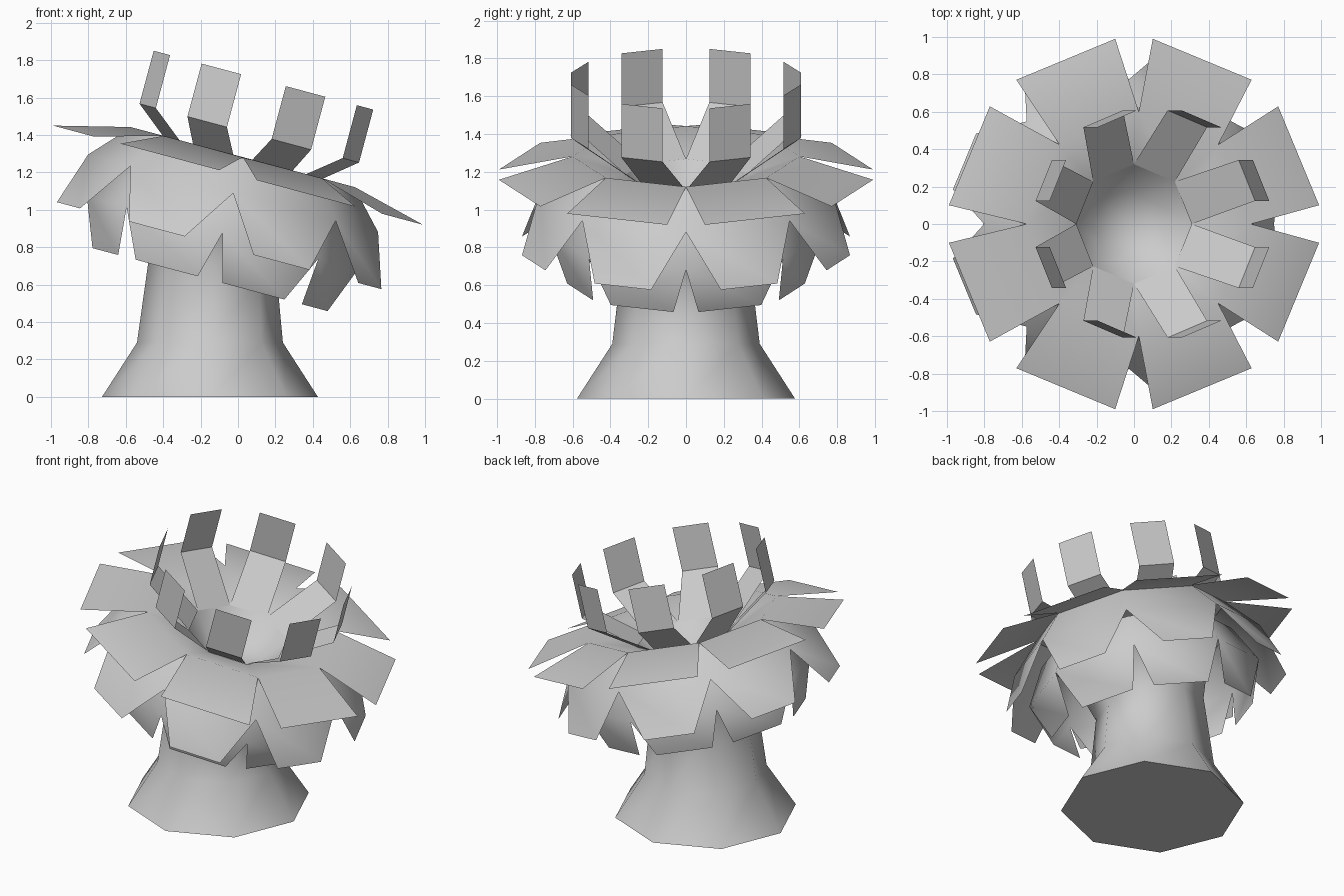
import bpy, bmesh, math
from mathutils import Vector

if "Cube" in bpy.data.objects:
    bpy.data.objects.remove(bpy.data.objects["Cube"])

TILT = math.radians(15)
CENTER = Vector((0, 0, 1.185))
U = Vector((math.cos(TILT), 0, -math.sin(TILT)))   # sideways axis of the tilted head
V = Vector((0, 1, 0))
W = Vector((math.sin(TILT), 0, math.cos(TILT)))    # up axis of the tilted head
N = 8


def head_pt(r, deg, w, stretch=1.035):
    a = math.radians(deg)
    return CENTER + U * (r * math.cos(a) * stretch) + V * (r * math.sin(a)) + W * w


def head_ring(bm, r, w, stretch=1.035):
    return [bm.verts.new(head_pt(r, 45 * i, w, stretch)) for i in range(N)]


def flat_ring(bm, r, x, z):
    return [bm.verts.new((x + r * math.cos(math.tau * i / N),
                          r * math.sin(math.tau * i / N), z)) for i in range(N)]


def bridge(bm, lo, hi):
    for i in range(N):
        j = (i + 1) % N
        bm.faces.new((lo[i], lo[j], hi[j], hi[i]))


def finish(bm, name, angle=50):
    bmesh.ops.recalc_face_normals(bm, faces=bm.faces)
    me = bpy.data.meshes.new(name)
    bm.to_mesh(me)
    bm.free()
    ob = bpy.data.objects.new(name, me)
    bpy.context.collection.objects.link(ob)
    bpy.ops.object.select_all(action='DESELECT')
    ob.select_set(True)
    bpy.context.view_layer.objects.active = ob
    bpy.ops.object.shade_smooth_by_angle(angle=math.radians(angle))
    return ob


def petals(name, rings, tips, stretch=1.035):
    """Closed rings (r, w), then separate petals through tips (r, w, inset angle)."""
    bm = bmesh.new()
    loops = [head_ring(bm, r, w, stretch) for r, w in rings]
    for a, b in zip(loops, loops[1:]):
        bridge(bm, a, b)
    last = loops[-1]
    for i in range(N):
        p, q = last[i], last[(i + 1) % N]
        for r, w, inset in tips:
            p2 = bm.verts.new(head_pt(r, 45 * i + inset, w, stretch))
            q2 = bm.verts.new(head_pt(r, 45 * i + 45 - inset, w, stretch))
            bm.faces.new((p, q, q2, p2))
            p, q = p2, q2
    return finish(bm, name)


# Stem with flared foot, widening into the underside of the head
bm = bmesh.new()
loops = [flat_ring(bm, 0.577, -0.15, 0), flat_ring(bm, 0.39, -0.15, 0.29),
         head_ring(bm, 0.34, -0.50), head_ring(bm, 0.42, -0.25),
         head_ring(bm, 0.60, -0.08)]
bm.faces.new(loops[0][::-1])
for a, b in zip(loops, loops[1:]):
    bridge(bm, a, b)
finish(bm, "stem", 80)

# Bowl inside the head
bm = bmesh.new()
loops = [head_ring(bm, 0.32, 0.0), head_ring(bm, 0.18, -0.15)]
bridge(bm, *loops)
mid = bm.verts.new(head_pt(0, 0, -0.2))
for i in range(N):
    bm.faces.new((loops[1][i], loops[1][(i + 1) % N], mid))
finish(bm, "bowl", 80)

# Four layers of petals, from the lowest skirt to the upright inner ones
petals("lower_petals", [(0.60, -0.08), (0.725, -0.32)], [(0.632, -0.578, 6)])
petals("middle_petals", [(0.60, 0.095), (0.775, -0.10)], [(0.887, -0.39, 12)])
petals("top_petals", [(0.32, 0.0), (0.60, 0.10)], [(0.995, 0.0, 5.8)])
petals("inner_petals", [(0.32, 0.0)], [(0.62, 0.233, 11.5), (0.62, 0.526, 11.5)], 1.0)
